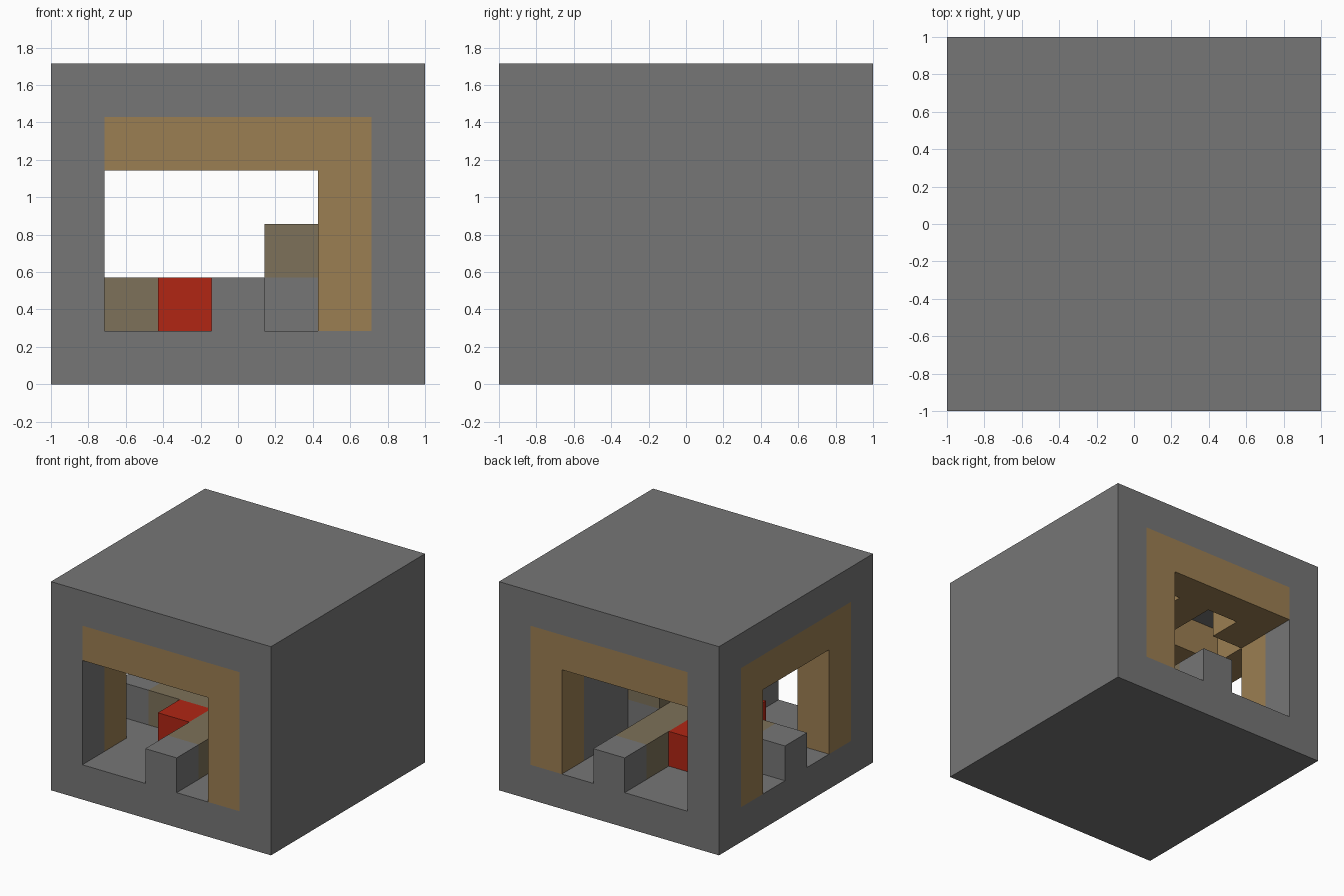
import bpy
import bmesh
from mathutils import Vector

cube = bpy.data.objects.get("Cube")
if cube:
    bpy.data.objects.remove(cube)

NX, NY, NZ = 7, 7, 6
UNIT = 2 / 7


def material(name, rgb):
    m = bpy.data.materials.new(name)
    m.use_nodes = True
    m.diffuse_color = (*rgb, 1)
    bsdf = next(n for n in m.node_tree.nodes if n.type == "BSDF_PRINCIPLED")
    bsdf.inputs["Base Color"].default_value = (*rgb, 1)
    bsdf.inputs["Roughness"].default_value = 0.9
    return m


stone = material("stone_grey", (0.18, 0.18, 0.18))
timber = material("timber_brown", (0.33, 0.21, 0.085))
worn = material("worn_taupe", (0.205, 0.165, 0.1))
red = material("red", (0.44, 0.019, 0.007))

cells = {}      # grid cell -> part name
parts = {}      # part name -> material


def fill(part, mat, xs, ys, zs):
    """Fill an inclusive block of grid cells with a part."""
    parts[part] = mat
    for x in range(xs[0], xs[1] + 1):
        for y in range(ys[0], ys[1] + 1):
            for z in range(zs[0], zs[1] + 1):
                cells[x, y, z] = part


def carve(xs, ys, zs):
    """Empty an inclusive block of grid cells."""
    for c in list(cells):
        if all(lo <= v <= hi for v, (lo, hi) in zip(c, (xs, ys, zs))):
            del cells[c]


# Stone shell: passage from front to back, side branch, taller ceiling inside
fill("stone_shell", stone, (0, 6), (0, 6), (0, 5))
carve((1, 4), (0, 6), (1, 3))
carve((0, 1), (2, 4), (1, 3))
carve((1, 4), (1, 5), (4, 4))

# Timber portal frames at front and back
for name, y in (("front", 0), ("back", 6)):
    fill(name + "_portal_frame", timber, (1, 5), (y, y), (4, 4))
    fill(name + "_portal_frame", timber, (5, 5), (y, y), (1, 4))

# Timber portal frame of the side branch
fill("side_portal_frame", timber, (0, 0), (1, 5), (4, 4))
for y in (1, 5):
    fill("side_portal_frame", timber, (0, 0), (y, y), (1, 4))
    fill("corner_braces", timber, (1, 1), (y, y), (4, 4))

# Crossing ceiling beams
fill("ceiling_beams", timber, (3, 3), (1, 5), (4, 4))
fill("ceiling_beams", timber, (1, 4), (3, 3), (4, 4))

# Raised floor track: stone ends, worn middle, and a step at the inner wall
fill("track_ends", stone, (3, 3), (0, 6), (1, 1))
fill("track_ends", stone, (0, 4), (3, 3), (1, 1))
fill("floor_track", worn, (3, 3), (1, 5), (1, 1))
fill("floor_track", worn, (1, 3), (3, 3), (1, 1))
fill("track_step", worn, (4, 4), (3, 3), (2, 2))

# Red blocks in the corners of the junction
for y in (2, 4):
    fill("red_blocks", red, (2, 2), (y, y), (1, 1))


def build(part, mat):
    """Make one mesh from the exposed sides of a part's cells."""
    bm = bmesh.new()
    for cell, owner in cells.items():
        if owner != part:
            continue
        centre = Vector(cell) + Vector((0.5, 0.5, 0.5))
        for axis in range(3):
            for sign in (-1, 1):
                n = Vector((0, 0, 0))
                n[axis] = sign
                if tuple(int(a + b) for a, b in zip(cell, n)) in cells:
                    continue
                u = Vector((0, 0, 0))
                u[(axis + 1) % 3] = 0.5
                v = n.cross(u)
                mid = centre + n / 2
                corners = (mid - u - v, mid + u - v, mid + u + v, mid - u + v)
                bm.faces.new([bm.verts.new(
                    ((p.x - NX / 2) * UNIT, (p.y - NY / 2) * UNIT, p.z * UNIT))
                    for p in corners])
    bmesh.ops.remove_doubles(bm, verts=bm.verts, dist=0.001)
    mesh = bpy.data.meshes.new(part)
    bm.to_mesh(mesh)
    bm.free()
    mesh.materials.append(mat)
    bpy.context.collection.objects.link(bpy.data.objects.new(part, mesh))


for part, mat in parts.items():
    build(part, mat)
